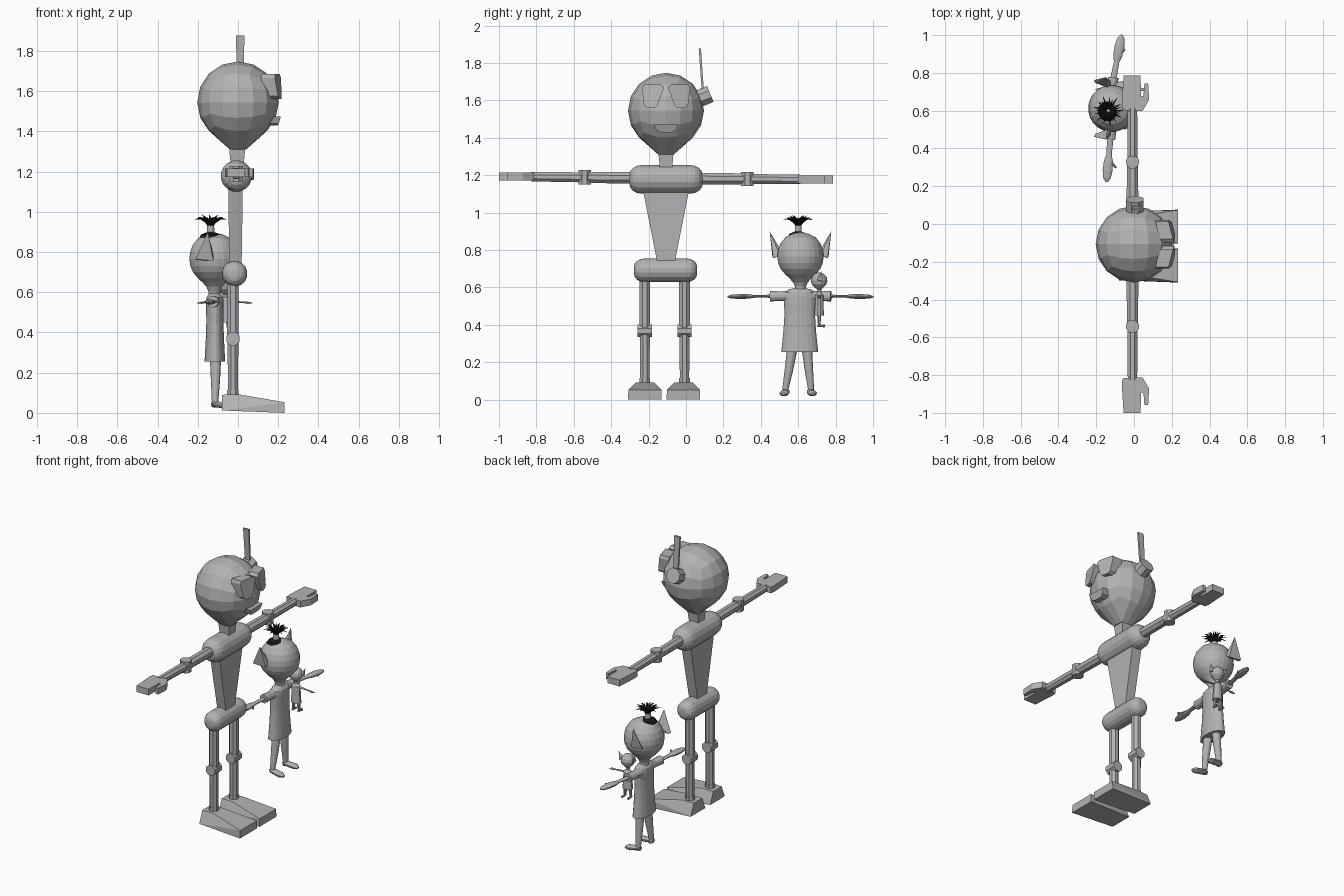
import bpy, bmesh, math
from mathutils import Vector

if "Cube" in bpy.data.objects:
    bpy.data.objects.remove(bpy.data.objects["Cube"])

def material(name, c):
    m = bpy.data.materials.new(name)
    m.diffuse_color = (c, c, c, 1)
    m.use_nodes = True
    m.node_tree.nodes["Principled BSDF"].inputs["Base Color"].default_value = m.diffuse_color
    return m

GREY = material("light grey", 0.45)
BLACK = material("black", 0.01)

def finish(name, bm, mat=GREY):
    bmesh.ops.recalc_face_normals(bm, faces=bm.faces)
    me = bpy.data.meshes.new(name)
    bm.to_mesh(me)
    bm.free()
    me.materials.append(mat)
    ob = bpy.data.objects.new(name, me)
    bpy.context.collection.objects.link(ob)
    return ob

def loft(name, rings, segs=8, su=1.0, sv=1.0, mat=GREY):
    """Round section swept through (x, y, z, radius) rings; su/sv flatten it."""
    bm = bmesh.new()
    d = (Vector(rings[-1][:3]) - Vector(rings[0][:3])).normalized()
    ref = Vector((1, 0, 0)) if abs(d.z) > 0.7 else Vector((0, 0, 1))
    u = (ref - d * ref.dot(d)).normalized()
    v = d.cross(u)
    loops = []
    for x, y, z, r in rings:
        loop = []
        for i in range(segs):
            a = 2 * math.pi * (i + 0.5) / segs
            loop.append(bm.verts.new(Vector((x, y, z)) + u * (r * su * math.cos(a)) + v * (r * sv * math.sin(a))))
        loops.append(loop)
    for a, b in zip(loops, loops[1:]):
        for i in range(segs):
            j = (i + 1) % segs
            bm.faces.new((a[i], a[j], b[j], b[i]))
    bm.faces.new(loops[0][::-1])
    bm.faces.new(loops[-1])
    return finish(name, bm, mat)

def hull(name, pts):
    bm = bmesh.new()
    for p in pts:
        bm.verts.new(p)
    bmesh.ops.convex_hull(bm, input=bm.verts)
    bmesh.ops.dissolve_limit(bm, angle_limit=0.01, verts=bm.verts, edges=bm.edges)
    return finish(name, bm)

def prism(name, pts, offset):
    bm = bmesh.new()
    a = [bm.verts.new(p) for p in pts]
    b = [bm.verts.new(Vector(p) + Vector(offset)) for p in pts]
    n = len(a)
    bm.faces.new(a)
    bm.faces.new(b[::-1])
    for i in range(n):
        bm.faces.new((a[i], a[(i + 1) % n], b[(i + 1) % n], b[i]))
    return finish(name, bm)

# ---------- robot ----------
RY = -0.107

# head: cube sphere with the underside drawn into a neck
bm = bmesh.new()
bmesh.ops.create_cube(bm, size=2)
bmesh.ops.subdivide_edges(bm, edges=bm.edges, cuts=3, use_grid_fill=True)
for v in bm.verts:
    c = v.co.copy()
    n = Vector([math.tan(k * math.pi / 4) for k in c]).normalized() * 0.203
    if c.z < -0.99 and abs(c.x) < 0.6 and abs(c.y) < 0.6:
        n = Vector((n.x * 0.52, n.y * 0.52, -0.235))
    v.co = n + Vector((0, RY, 1.545))
finish("robot_head", bm)

hull("robot_neck", [(-0.004 + sx * w, RY + sy * w, z)
     for z, w in ((1.315, 0.04), (1.23, 0.032)) for sx in (-1, 1) for sy in (-1, 1)])

# eye lenses and mouth
eye = [(.01, 1.67), (.028, 1.685), (.12, 1.685), (.128, 1.665),
       (.118, 1.575), (.1, 1.56), (.06, 1.56), (.045, 1.575)]
for s, side in ((-1, "right"), (1, "left")):
    prism("robot_eye_" + side, [(.233 - .25 * d - .14 * (z - 1.545), RY + s * d, z) for d, z in eye], (-0.07, 0, 0))
prism("robot_mouth", [(.213, RY - .065, 1.475), (.213, RY + .065, 1.475), (.203, RY + .052, 1.44),
      (.197, RY + .03, 1.43), (.197, RY - .03, 1.43), (.203, RY - .052, 1.44)], (-0.06, 0, 0))

# antenna with its mount
loft("antenna_mount", [(.005, .073, 1.612, .05), (.005, .13, 1.635, .05)], 8)
hull("antenna", [(.011 + sx * w, y + sy * .006, z) for y, z, w in ((.09, 1.65, .017), (.074, 1.878, .021))
                 for sx in (-1, 1) for sy in (-1, 1)])

# chest and pelvis pills
def pill(name, x, y, z, half, r):
    prof = [(-half + r * .85 * (1 - math.cos(a)), r * (.3 + .7 * math.sin(a)))
            for a in [math.radians(k) for k in (0, 22.5, 45, 67.5, 90)]]
    prof += [(-t, q) for t, q in prof[::-1]]
    loft(name, [(x, y + t, z, q) for t, q in prof], 16)

pill("robot_chest", -.008, RY, 1.178, .196, .078)
pill("robot_pelvis", -.017, -.109, .692, .169, .064)
hull("robot_torso", [(x, RY + s * w, z) for x0, x1, w, z in ((-.047, .024, .125, 1.13), (-.045, .018, .046, .73))
                     for x in (x0, x1) for s in (-1, 1)])

# arms with mitten hands
mitten = [(-.06, .71), (.045, .705), (.08, .765), (.075, .85), (.055, .85), (.05, .785),
          (.037, .785), (.035, .893), (-.055, .893), (-.065, .74)]
for s, side, dz in ((-1, "right", .008), (1, "left", -.006)):
    def at(d, r):
        return (-.008, RY + s * d, 1.184 + dz * d / .7, r)
    loft("robot_upper_arm_" + side, [at(.15, .034), at(.42, .032)])
    x, y, z, _ = at(.435, 0)
    loft("robot_elbow_" + side, [(x, y, z - .038, .036), (x, y, z + .038, .036)])
    loft("robot_forearm_" + side, [at(.45, .029), at(.72, .027)])
    z = at(.8, 0)[2]
    prism("robot_hand_" + side, [(px, RY + s * d, z - .02) for px, d in mitten], (0, 0, .042))

# legs and wedge feet
for s, side in ((-1, "right"), (1, "left")):
    x, y = -.025, -.114 + s * .106
    loft("robot_thigh_" + side, [(x, y, .68, .031), (x, y, .38, .031)])
    loft("robot_knee_" + side, [(x, y - .038, .368, .036), (x, y + .038, .368, .036)])
    loft("robot_shin_" + side, [(x, y, .36, .029), (x, y, .09, .027)])
    loft("robot_ankle_" + side, [(x, y, .115, .031), (x, y, .08, .031)])
    y = -.117 + s * .103
    hull("robot_foot_" + side, [(px, y + t * w, z) for px, w, z in (
        (-.08, .045, .09), (.005, .05, .092), (.232, .088, .053), (-.08, .078, .012), (.232, .09, 0))
        for t in (-1, 1)])

# ---------- small alien ----------
AX, AY = -.118, .612
head = [(.895, .008), (.887, .045), (.867, .083), (.835, .108), (.8, .121), (.765, .125), (.73, .12),
        (.7, .107), (.672, .084), (.65, .06), (.628, .04), (.605, .03), (.575, .03)]
loft("alien_head", [(AX, AY, z, r) for z, r in head], 24)
dress = [(.255, .1), (.3, .095), (.37, .088), (.45, .083), (.55, .085), (.575, .08), (.59, .06), (.597, .03)]
loft("alien_dress", [(AX + .003, AY - .004, z, r) for z, r in dress], 20, su=.52)

for s, side, tip in ((-1, "right", -.145), (1, "left", -.065)):
    # pointed ear
    hull("alien_ear_" + side, [(-.15, AY + s * .165, .9), (-.212, AY + s * .15, .765), (-.205, AY + s * .135, .76),
         (-.122, AY + s * .145, .757), (-.12, AY + s * .11, .775), (-.14, AY + s * .11, .81)])
    # arm, sleeve and hand
    def arm(d, r):
        return (-.12 + (tip + .12) * max(0, d - .1) / .29, AY + s * d, .555 - .01 * d, r)
    loft("alien_sleeve_" + side, [arm(.05, .032), arm(.1, .026), arm(.163, .029)], 12)
    loft("alien_arm_" + side, [arm(.12, .018), arm(.245, .015), arm(.28, .025), arm(.33, .027),
                               arm(.37, .02), arm(.39, .006)], 12, su=.5)
    x, y, z, _ = arm(.27, 0)
    loft("alien_thumb_" + side, [(x, y, z, .009), (x + .04, y + s * .045, z, .006)], 8)
    # leg and foot
    y0, y1 = .608 + s * .036, .6 + s * .068
    loft("alien_leg_" + side, [(-.112, y0, .3, .03), (-.112, (y0 + y1) / 2, .17, .024),
                               (-.114, y1, .06, .017), (-.114, y1, .03, .018)], 12)
    loft("alien_foot_" + side, [(-.133, y1, .045, .012), (-.118, y1, .044, .023), (-.08, y1 + s * .004, .038, .024),
                                (-.045, y1 + s * .008, .034, .024), (-.025, y1 + s * .01, .03, .01)], 12, su=.65)

# hair tie and spray of hair
HX, HY = -.136, .6
loft("hair_tie", [(HX, HY, .885, .02), (HX, HY, .932, .018)], 12)
loft("hair_base", [(HX, HY, .872, .056), (HX, HY, .888, .048), (HX, HY, .9, .015)], 20, mat=BLACK)
for i in range(26):
    a = 2 * math.pi * i / 26
    k = (1, .8, .9, .6)[i % 4]
    path = [(.008, .925, .004), (.022, .948, .005), (.05 * k, .967 + .012 * (1 - k), .005),
            (.08 * k, .963 + .055 * (1 - k), .001)]
    loft("hair_strand", [(HX + d * math.cos(a), HY + d * math.sin(a), z, r) for d, z, r in path], 5, mat=BLACK)

# ---------- toy doll beside the alien, facing +y ----------
DX, DY = -.066, .712
loft("doll_head", [(DX, DY, z, r) for z, r in ((.68, .008), (.672, .026), (.655, .04), (.637, .044),
     (.617, .039), (.602, .025), (.59, .012), (.575, .012))], 14)
loft("doll_body", [(DX, DY, z, r) for z, r in ((.45, .036), (.5, .032), (.56, .03), (.578, .012))], 12, sv=.75)
for s, side in ((-1, "left"), (1, "right")):
    hull("doll_ear_" + side, [(DX + s * .06, DY + .012, .686), (DX + s * .055, DY - .012, .64),
         (DX + s * .05, DY + .02, .632), (DX + s * .036, DY, .635), (DX + s * .036, DY, .655)])
    loft("doll_arm_" + side, [(DX + s * .015, DY, .556, .011), (DX + s * .09, DY, .55, .006),
         (DX + s * .115, DY, .548, .01), (DX + s * .137, DY, .546, .003)], 8, su=.6)
    lx = DX + s * .016
    loft("doll_leg_" + side, [(lx, DY, .46, .013), (lx + s * .006, DY, .395, .007)], 8)
    loft("doll_foot_" + side, [(lx + s * .006, DY - .01, .397, .007), (lx + s * .007, DY + .03, .394, .008)], 8)
